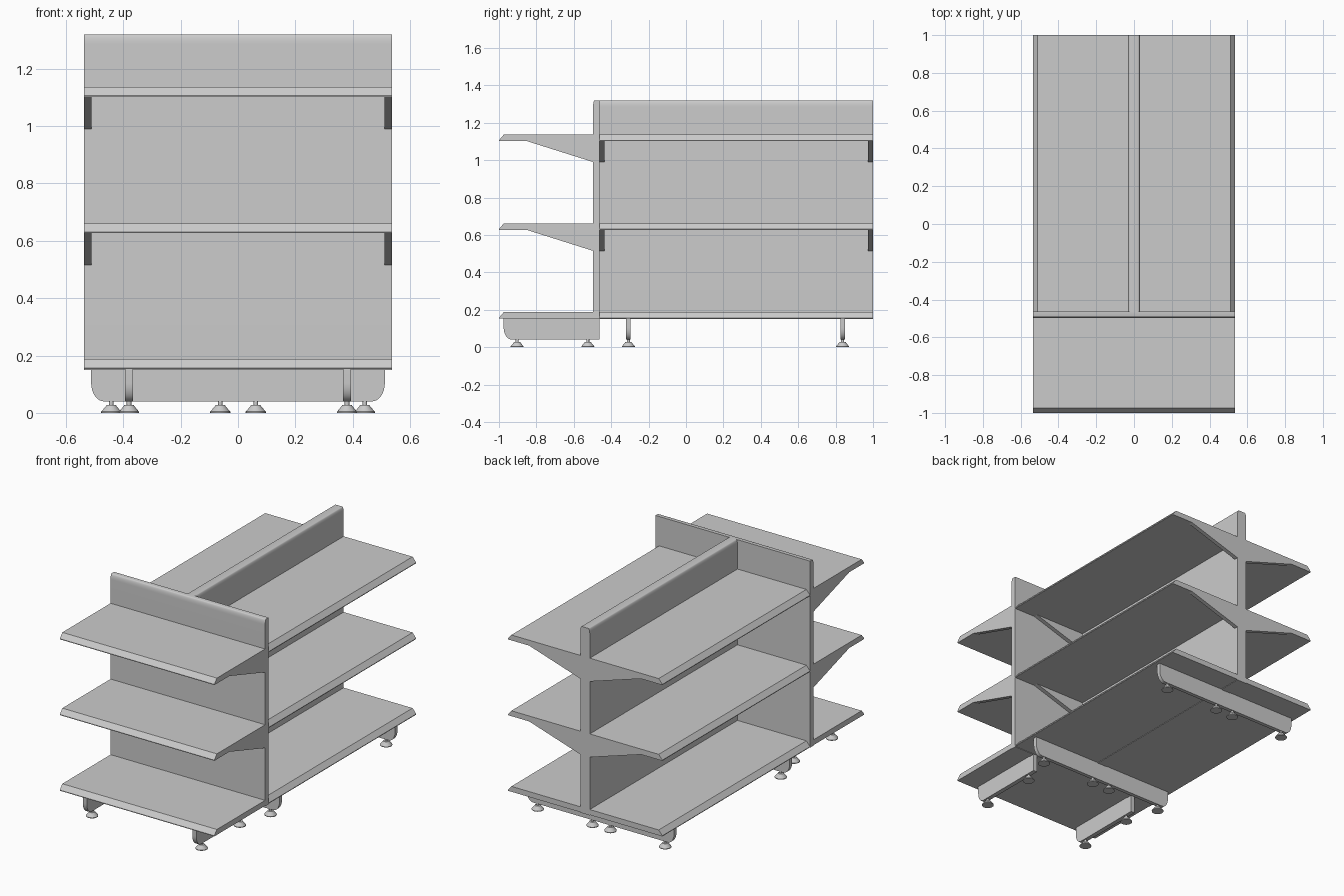
import bpy, bmesh, math

if "Cube" in bpy.data.objects:
    bpy.data.objects.remove(bpy.data.objects["Cube"])

W = 0.536            # half width of the unit
PANEL = 0.033        # panel half thickness
D = 0.503            # shelf depth
JOIN = -0.463        # y where the end unit meets the double-sided unit
FACE = -0.497        # y of the end panel's front face
SHELF_TOPS = (0.187, 0.661, 1.136)

# frames map (depth, width, z) to world space
front = lambda d, w, z: (w, FACE - d, z)
right = lambda d, w, z: (PANEL + d, w, z)
left = lambda d, w, z: (-PANEL - d, w, z)
centre = lambda d, w, z: (d, w, z)


def finish(name, bm, smooth=False):
    bmesh.ops.recalc_face_normals(bm, faces=bm.faces)
    me = bpy.data.meshes.new(name)
    bm.to_mesh(me)
    bm.free()
    ob = bpy.data.objects.new(name, me)
    bpy.context.collection.objects.link(ob)
    if smooth:
        bpy.ops.object.select_all(action='DESELECT')
        ob.select_set(True)
        bpy.context.view_layer.objects.active = ob
        bpy.ops.object.shade_smooth_by_angle(angle=math.radians(35))
    return ob


def prism(name, profile, w0, w1, frame, smooth=False):
    """Extrude a (depth, z) profile between two width positions."""
    bm = bmesh.new()
    a = [bm.verts.new(frame(d, w0, z)) for d, z in profile]
    b = [bm.verts.new(frame(d, w1, z)) for d, z in profile]
    bm.faces.new(a)
    bm.faces.new(b)
    n = len(profile)
    for i in range(n):
        j = (i + 1) % n
        bm.faces.new((a[i], a[j], b[j], b[i]))
    return finish(name, bm, smooth)


def arc(cx, cz, rx, rz, a0, a1, n=8):
    out = []
    for i in range(n + 1):
        t = math.radians(a0 + (a1 - a0) * i / n)
        out.append((cx + rx * math.cos(t), cz + rz * math.sin(t)))
    return out


def foot(name, x, y, n=20):
    """Turned levelling foot."""
    rings = [(0.035, 0), (0.035, 0.004), (0.019, 0.023), (0.017, 0.027),
             (0.008, 0.028), (0.008, 0.045)]
    bm = bmesh.new()
    loops = [[bm.verts.new((x + r * math.cos(2 * math.pi * i / n),
                            y + r * math.sin(2 * math.pi * i / n), z))
              for i in range(n)] for r, z in rings]
    for lo, hi in zip(loops, loops[1:]):
        for i in range(n):
            j = (i + 1) % n
            bm.faces.new((lo[i], lo[j], hi[j], hi[i]))
    bm.faces.new(loops[0])
    bm.faces.new(loops[-1])
    finish(name, bm, True)


# upright panels with softly rounded tops
r, h, top = 0.01, 0.035, 1.32
spine = [(-PANEL, 0.15), (PANEL, 0.15)] \
    + arc(PANEL - r, top - h, r, h, 0, 90) + arc(-PANEL + r, top - h, r, h, 90, 180)
prism("centre_panel", spine, JOIN, 1.0, centre, True)
end = [(JOIN - FACE) * -1, 0]
panel = [(FACE - JOIN, 0.15), (0, 0.15)] + arc(-r, top - h, r, h, 0, 90) + [(FACE - JOIN, top)]
prism("end_panel", panel, -W, W, front, True)

# shelves with slanted front edge, and tapering end brackets
for side, frame, w0, w1 in (("end", front, -W, W), ("right", right, JOIN, 1.0),
                            ("left", left, JOIN, 1.0)):
    for i, t in enumerate(SHELF_TOPS):
        b = t - 0.034
        prism(f"{side}_shelf_{i}", [(0, b), (D, b), (D, b + 0.004), (D - 0.025, t), (0, t)],
              w0, w1, frame)
        if i == 0:
            continue
        bracket = [(0, b), (0.355, b), (0, b - 0.112)]
        prism(f"{side}_bracket_{i}_a", bracket, w0, w0 + 0.026, frame)
        prism(f"{side}_bracket_{i}_b", bracket, w1 - 0.026, w1, frame)

# base legs: double-sided ones under the main unit
zb, zt, R = 0.04, 0.153, 0.045
L = 0.512
double = [(L, zt)] + arc(L - R, zb + 0.065, R, 0.065, 0, -90) \
    + arc(-L + R, zb + 0.065, R, 0.065, -90, -180) + [(-L, zt)]
for i, y in enumerate((-0.308, 0.837)):
    prism(f"main_leg_{i}", double, y - 0.012, y + 0.012, centre, True)
    for j, x in enumerate((-0.442, -0.062, 0.062, 0.442)):
        foot(f"main_foot_{i}_{j}", x, y)

# single-sided legs under the end unit
LE = 0.478
single = [(LE, zt)] + arc(LE - R, zb + 0.065, R, 0.065, 0, -90) \
    + [(FACE - JOIN, zb), (FACE - JOIN, zt)]
for i, x in enumerate((-0.38, 0.38)):
    prism(f"end_leg_{i}", single, x - 0.014, x + 0.014, front, True)
    for j, y in enumerate((-0.903, -0.525)):
        foot(f"end_foot_{i}_{j}", x, y)
